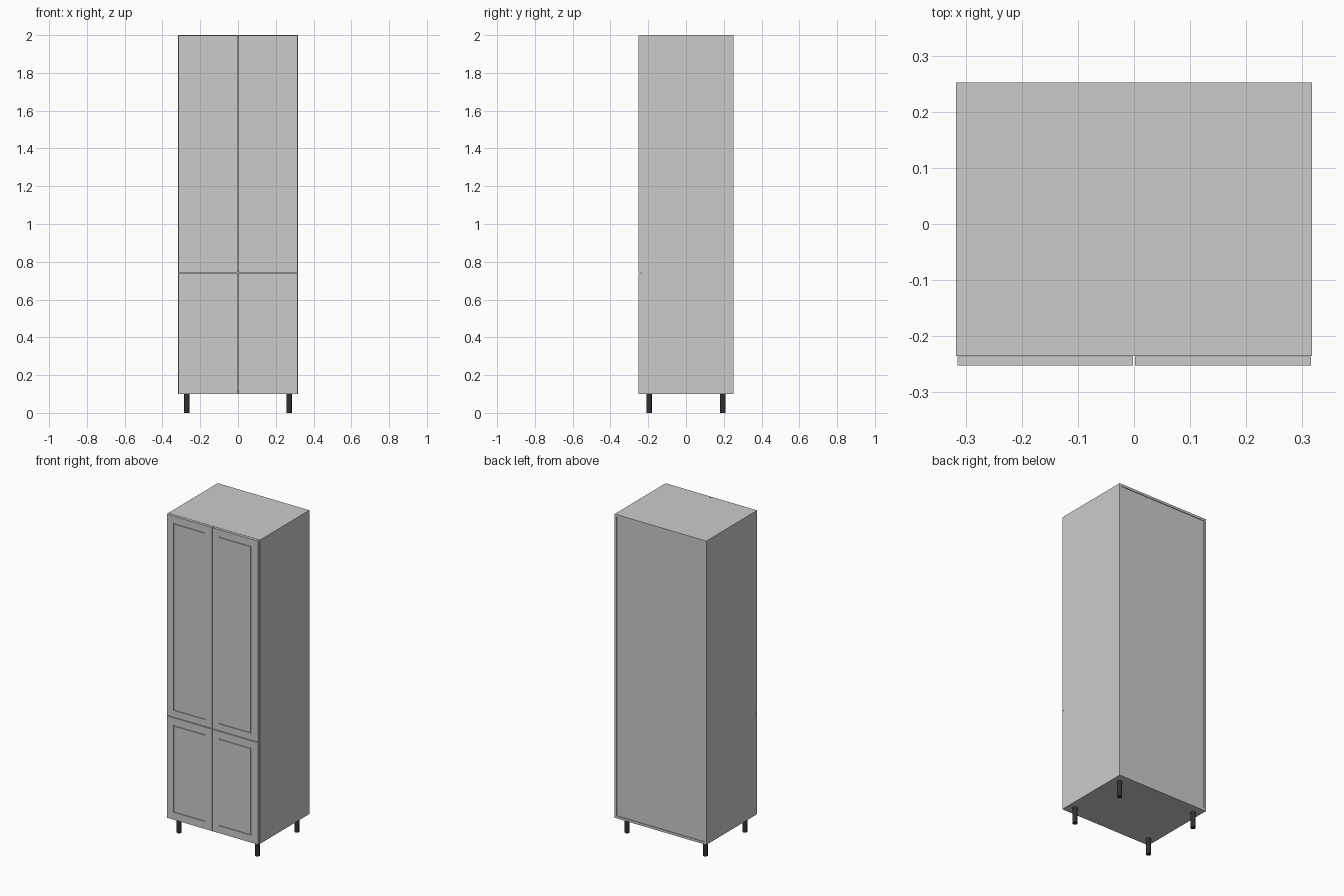
import bpy, bmesh
from mathutils import Vector

if "Cube" in bpy.data.objects:
    bpy.data.objects.remove(bpy.data.objects["Cube"])

W, BACK, FRONT, DOOR_FRONT = 0.317, 0.2525, -0.2355, -0.2525
Z0, Z1, T = 0.10, 2.0, 0.0145


def add_mesh(name, bm):
    bmesh.ops.recalc_face_normals(bm, faces=bm.faces[:])
    mesh = bpy.data.meshes.new(name)
    bm.to_mesh(mesh)
    bm.free()
    obj = bpy.data.objects.new(name, mesh)
    bpy.context.collection.objects.link(obj)
    return obj


def box(name, lo, hi):
    lo, hi = Vector(lo), Vector(hi)
    bm = bmesh.new()
    bmesh.ops.create_cube(bm, size=1)
    for v in bm.verts:
        v.co = (lo + hi) / 2 + v.co * (hi - lo)
    return add_mesh(name, bm)


def mirror(obj, y=False):
    m = obj.modifiers.new("Mirror", 'MIRROR')
    m.use_axis = (True, y, False)


# Carcass: side panels, top, bottom, dividing shelf and slightly recessed back
mirror(box("side_panels", (W - T, FRONT, Z0), (W, BACK, Z1)))
inner = W - T
box("top_panel", (-inner, FRONT, Z1 - T), (inner, BACK, Z1))
box("bottom_panel", (-inner, FRONT, Z0), (inner, BACK, Z0 + T))
box("middle_shelf", (-inner, FRONT, 0.733), (inner, BACK - 0.009, 0.733 + T))
box("back_panel", (-inner, BACK - 0.009, Z0 + T), (inner, BACK - 0.004, Z1 - T))


def door_pair(name, z_lo, z_hi, g_lo, g_hi, w=0.006, depth=0.005):
    """Doors on both sides, each with a three-sided groove open to the centre."""
    xs = [0.0018, 0.05, 0.267 - w / 2, 0.267 + w / 2, W - 0.002]
    zs = [z_lo, g_lo - w / 2, g_lo + w / 2, g_hi - w / 2, g_hi + w / 2, z_hi]
    bm = bmesh.new()
    v = [[bm.verts.new((x, DOOR_FRONT, z)) for z in zs] for x in xs]
    groove = []
    for i in range(4):
        for k in range(5):
            f = bm.faces.new((v[i][k], v[i + 1][k], v[i + 1][k + 1], v[i][k + 1]))
            if (i == 2 and 1 <= k <= 3) or (i == 1 and k in (1, 3)):
                groove.append(f)
    # Door thickness, keeping the front sheet
    ext = bmesh.ops.extrude_face_region(bm, geom=bm.faces[:], use_keep_orig=True)
    back = [e for e in ext["geom"] if isinstance(e, bmesh.types.BMVert)]
    bmesh.ops.translate(bm, verts=back, vec=(0, FRONT - DOOR_FRONT - 0.0005, 0))
    # Sunken groove
    ext = bmesh.ops.extrude_face_region(bm, geom=groove)
    floor = [e for e in ext["geom"] if isinstance(e, bmesh.types.BMVert)]
    bmesh.ops.translate(bm, verts=floor, vec=(0, depth, 0))
    bmesh.ops.delete(bm, geom=[f for f in groove if f.is_valid], context='FACES_ONLY')
    mirror(add_mesh(name, bm))


door_pair("upper_doors", 0.742, Z1 - 0.001, 0.788, 1.953)
door_pair("lower_doors", Z0 + 0.001, 0.738, 0.15, 0.69)

# Four dark round legs
dark = bpy.data.materials.new("dark_plastic")
dark.diffuse_color = (0.03, 0.03, 0.03, 1)
dark.use_nodes = True
dark.node_tree.nodes["Principled BSDF"].inputs["Base Color"].default_value = dark.diffuse_color
bm = bmesh.new()
bmesh.ops.create_cone(bm, cap_ends=True, segments=24, radius1=0.015, radius2=0.015, depth=Z0)
bmesh.ops.translate(bm, verts=bm.verts[:], vec=(0.271, 0.195, Z0 / 2))
legs = add_mesh("legs", bm)
legs.data.materials.append(dark)
for o in bpy.context.selected_objects:
    o.select_set(False)
bpy.context.view_layer.objects.active = legs
legs.select_set(True)
bpy.ops.object.shade_smooth_by_angle()
mirror(legs, y=True)
